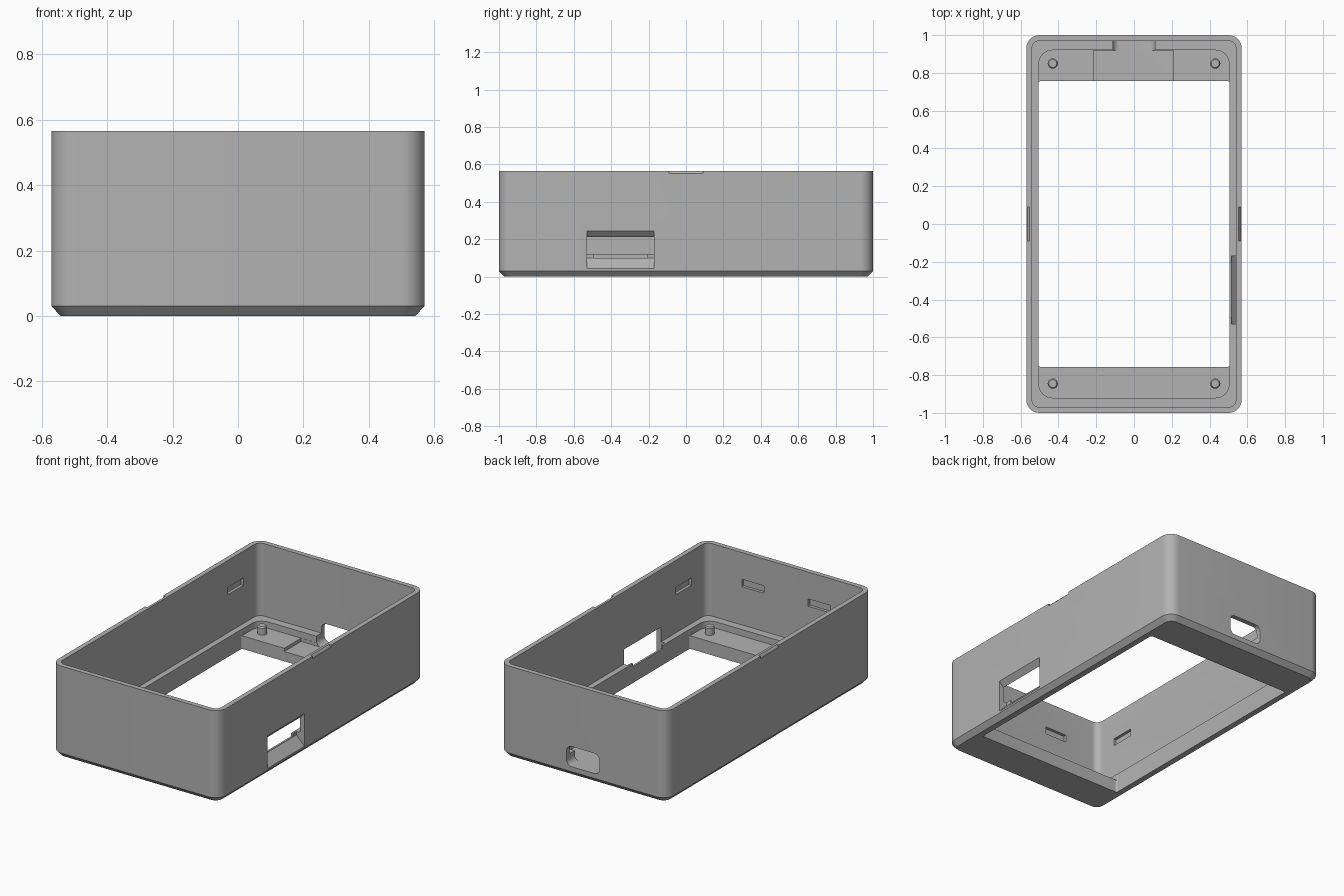
import bpy, bmesh, math

if "Cube" in bpy.data.objects:
    bpy.data.objects.remove(bpy.data.objects["Cube"])

gray = bpy.data.materials.new("plain gray")
gray.diffuse_color = (0.45, 0.45, 0.45, 1)
gray.use_nodes = True
gray.node_tree.nodes["Principled BSDF"].inputs["Base Color"].default_value = gray.diffuse_color


def rounded_rect(hw, hh, r, n=10):
    """Counter-clockwise rounded rectangle outline."""
    pts = []
    for k, (sx, sy) in enumerate([(1, 1), (-1, 1), (-1, -1), (1, -1)]):
        for i in range(n + 1):
            a = math.pi / 2 * (k + i / n)
            pts.append((sx * (hw - r) + r * math.cos(a), sy * (hh - r) + r * math.sin(a)))
    return pts


def loft(name, rings):
    """Closed solid through rings of 3D points."""
    bm = bmesh.new()
    loops = [[bm.verts.new(p) for p in ring] for ring in rings]
    n = len(loops[0])
    for a, b in zip(loops, loops[1:]):
        for i in range(n):
            j = (i + 1) % n
            bm.faces.new((a[i], a[j], b[j], b[i]))
    bm.faces.new(loops[0][::-1])
    bm.faces.new(loops[-1])
    bmesh.ops.recalc_face_normals(bm, faces=bm.faces)
    me = bpy.data.meshes.new(name)
    bm.to_mesh(me)
    bm.free()
    ob = bpy.data.objects.new(name, me)
    bpy.context.collection.objects.link(ob)
    me.materials.append(gray)
    return ob


def slab(name, hw, hh, r, z0, z1):
    p = rounded_rect(hw, hh, r)
    return loft(name, [[(x, y, z) for x, y in p] for z in (z0, z1)])


def box(name, x, y, z):
    ring = [(x[0], y[0]), (x[1], y[0]), (x[1], y[1]), (x[0], y[1])]
    return loft(name, [[(a, b, c) for a, b in ring] for c in z])


def prism_y(name, profile, y0, y1):
    """Extrude an x-z profile along y."""
    return loft(name, [[(x, y, z) for x, z in profile] for y in (y0, y1)])


def cut(target, cutter):
    mod = target.modifiers.new("cut", 'BOOLEAN')
    mod.operation = 'DIFFERENCE'
    mod.solver = 'EXACT'
    mod.object = cutter
    bpy.context.view_layer.objects.active = target
    bpy.ops.object.modifier_apply(modifier=mod.name)
    bpy.data.objects.remove(cutter)


H, LEDGE, FLOOR, RECESS = 0.565, 0.12, 0.08, 0.06

# Outer case with chamfered bottom edge
outer = [(0.542, 0.972, 0.045, 0), (0.57, 1.0, 0.07, 0.03), (0.57, 1.0, 0.07, H)]
case = loft("case", [[(x, y, z) for x, y in rounded_rect(w, h, r)] for w, h, r, z in outer])

# Main cavity, stepped pocket and screen window
cut(case, slab("cavity", 0.54, 0.97, 0.04, LEDGE, 1))
cut(case, slab("pocket", 0.503, 0.92, 0.07, FLOOR, 0.3))
cut(case, slab("window", 0.505, 0.757, 0.012, -0.1, 0.3))

# Shallow board recess and rounded port in the back wall
cut(case, box("board_recess", (-0.215, 0.21), (0.74, 0.919), (RECESS, 0.3)))
port = [(x, z + 0.122) for x, z in rounded_rect(0.112, 0.062, 0.035)]
cut(case, loft("port", [[(x, y, z) for x, z in port] for y in (0.9, 1.1)]))

# Flared side opening with a notch through the ledge
flare = [(0.60, 0.015), (0.60, 0.27), (0.535, 0.205), (0.517, 0.205), (0.517, 0.098), (0.535, 0.09)]
flare = [(0.60, 0.01), (0.60, 0.275), (0.535, 0.205), (0.517, 0.205), (0.517, 0.098)]
cut(case, prism_y("side_opening", flare, -0.53, -0.17))
cut(case, box("ledge_notch", (0.49, 0.53), (-0.495, -0.205), (0.1, 0.2)))

for s in (-1, 1):
    # Pry notches on the rim
    wedge = [(s * 0.553, H + 0.002), (s * 0.58, H + 0.002), (s * 0.58, H - 0.015), (s * 0.565, H - 0.015)]
    cut(case, prism_y("pry_notch", wedge, -0.09, 0.09))
    # Snap pockets inside the side and front walls
    for y in (-0.75, 0.75):
        cut(case, box("side_snap", sorted((s * 0.5, s * 0.558)), (y - 0.075, y + 0.075), (0.355, 0.4)))
    cut(case, box("front_snap", (s * 0.225 - 0.075, s * 0.225 + 0.075), (-0.988, -0.94), (0.355, 0.4)))

# Locating pins with chamfered tips
pins = []
for x in (-0.43, 0.43):
    for y in (-0.845, 0.85):
        rings = []
        for r, z in [(0.027, FLOOR - 0.01), (0.027, 0.122), (0.021, 0.13)]:
            rings.append([(x + r * math.cos(i * math.pi / 10), y + r * math.sin(i * math.pi / 10), z)
                          for i in range(20)])
        pins.append(loft("locating_pin", rings))

# Smooth the curved corners, keep hard edges
for ob in [case] + pins:
    bpy.ops.object.select_all(action='DESELECT')
    ob.select_set(True)
    bpy.context.view_layer.objects.active = ob
    bpy.ops.object.shade_smooth_by_angle(angle=math.radians(30))
